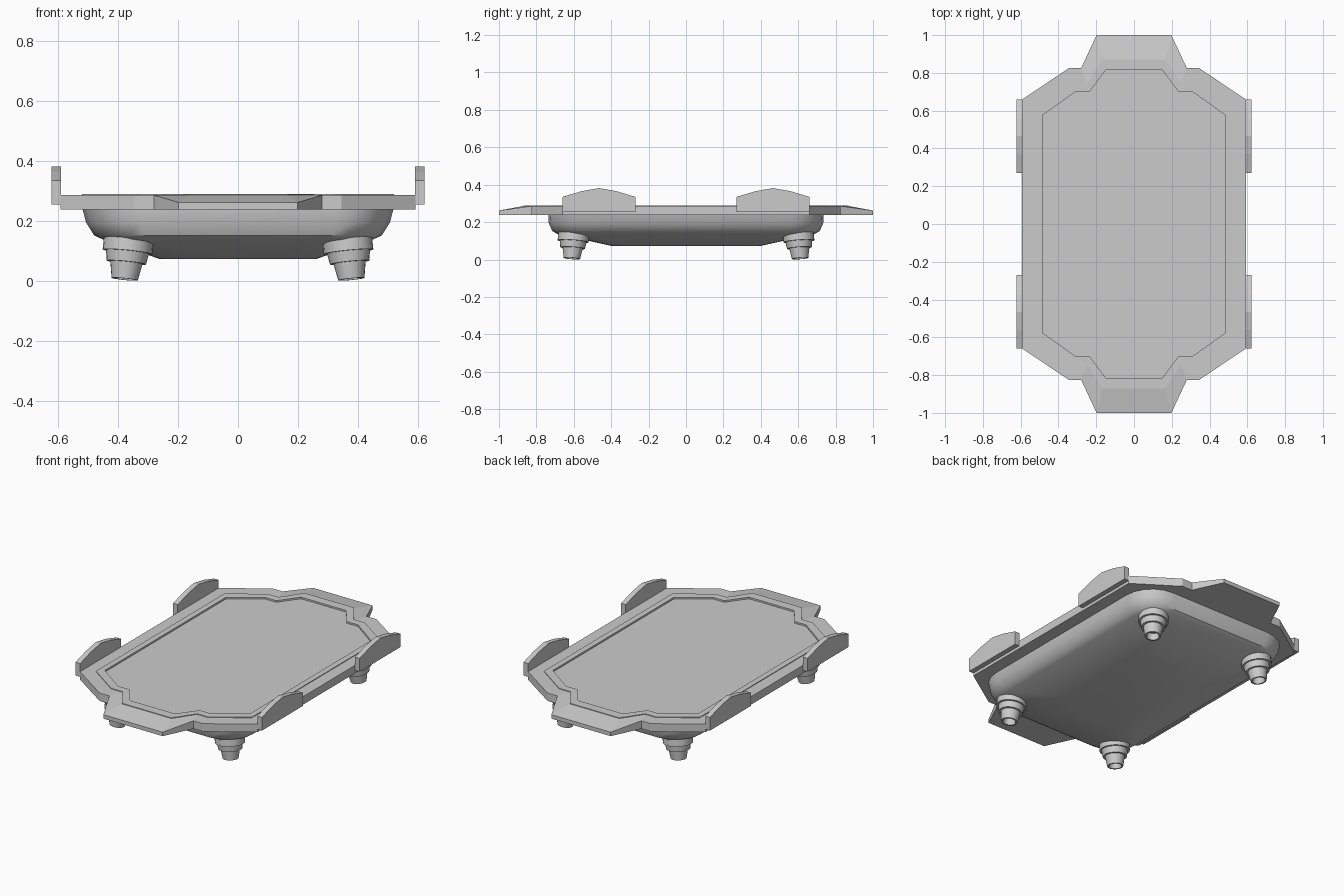
import bpy, bmesh, math
from mathutils import Matrix, Vector

if "Cube" in bpy.data.objects:
    bpy.data.objects.remove(bpy.data.objects["Cube"])


def finish(bm, name, smooth=None):
    bmesh.ops.recalc_face_normals(bm, faces=bm.faces[:])
    me = bpy.data.meshes.new(name)
    bm.to_mesh(me)
    bm.free()
    ob = bpy.data.objects.new(name, me)
    bpy.context.collection.objects.link(ob)
    if smooth:
        bpy.ops.object.select_all(action='DESELECT')
        ob.select_set(True)
        bpy.context.view_layer.objects.active = ob
        bpy.ops.object.shade_smooth_by_angle(angle=math.radians(smooth))
    return ob


def loft(name, loops, smooth=None, closed=False, matrix=None):
    bm = bmesh.new()
    rows = [[bm.verts.new(p) for p in loop] for loop in loops]
    n = len(rows[0])
    pairs = list(zip(rows, rows[1:]))
    if closed:
        pairs.append((rows[-1], rows[0]))
    for a, b in pairs:
        for i in range(n):
            j = (i + 1) % n
            bm.faces.new((a[i], a[j], b[j], b[i]))
    if not closed:
        bm.faces.new(rows[0])
        bm.faces.new(rows[-1])
    if matrix:
        bmesh.ops.transform(bm, matrix=matrix, verts=bm.verts[:])
    return finish(bm, name, smooth)


def mirror_quarter(q):
    # full outline from one quadrant of (x, y, z) points
    return (q + [(-x, y, z) for x, y, z in reversed(q)]
            + [(-x, -y, z) for x, y, z in q]
            + [(x, -y, z) for x, y, z in reversed(q)])


# Deck: outline with sloping end ramps, raised ring and shallow sunken floor
outer = [(.592, .66), (.345, .825), (.28, .825), (.198, 1.0)]
ring_out = [(.52, .61), (.325, .745), (.25, .745), (.165, .87)]
ring_in = [(.485, .575), (.31, .70), (.235, .70), (.15, .815)]


def level(pts, zs):
    return mirror_quarter([(x, y, z) for (x, y), z in zip(pts, zs)])


loft("deck", [
    level(outer, [.238] * 4),
    level(outer, [.286, .286, .286, .262]),
    level(ring_out, [.286] * 4),
    level(ring_out, [.29] * 4),
    level(ring_in, [.29] * 4),
    level(ring_in, [.28] * 4),
])


# Hull: stack of rounded rectangles
def rounded(hx, hy, r, z, seg=5):
    q = []
    for i in range(seg + 1):
        a = i / seg * math.pi / 2
        q.append((hx - r + r * math.cos(a), hy - r + r * math.sin(a), z))
    return mirror_quarter(q)


loft("hull", [
    rounded(.26, .40, .10, .073),
    rounded(.45, .69, .15, .138),
    rounded(.48, .715, .17, .152),
    rounded(.507, .734, .18, .195),
    rounded(.52, .736, .18, .245),
], smooth=35)

# Side fins, one at each corner of the long sides
fin = [(.27, .255), (.66, .255), (.66, .335), (.56, .365),
       (.465, .382), (.37, .365), (.27, .335)]
for sx in (-1, 1):
    for sy, end in ((-1, "front"), (1, "back")):
        side = "left" if sx < 0 else "right"
        loft(f"{end}_{side}_fin",
             [[(sx * x, sy * y, z) for y, z in fin] for x in (.591, .622)])

# Thruster feet: hollow lathed nozzles tilted outward
profile = [(.03, .175), (.083, .175), (.083, .092), (.072, .092), (.066, .056),
           (.054, .056), (.044, 0), (.035, 0), (.03, .04)]
seg = 24
for sx in (-1, 1):
    for sy, end in ((-1, "front"), (1, "back")):
        side = "left" if sx < 0 else "right"
        axis = Vector((-sx * .10, -sy * .07, 1)).normalized()
        rot = Vector((0, 0, 1)).rotation_difference(axis).to_matrix().to_4x4()
        mat = Matrix.Translation((sx * .378, sy * .61, .006)) @ rot
        loops = [[(r * math.cos(2 * math.pi * i / seg),
                   r * math.sin(2 * math.pi * i / seg), z)
                  for i in range(seg)] for r, z in profile]
        loft(f"{end}_{side}_thruster", loops, smooth=35, matrix=mat)
